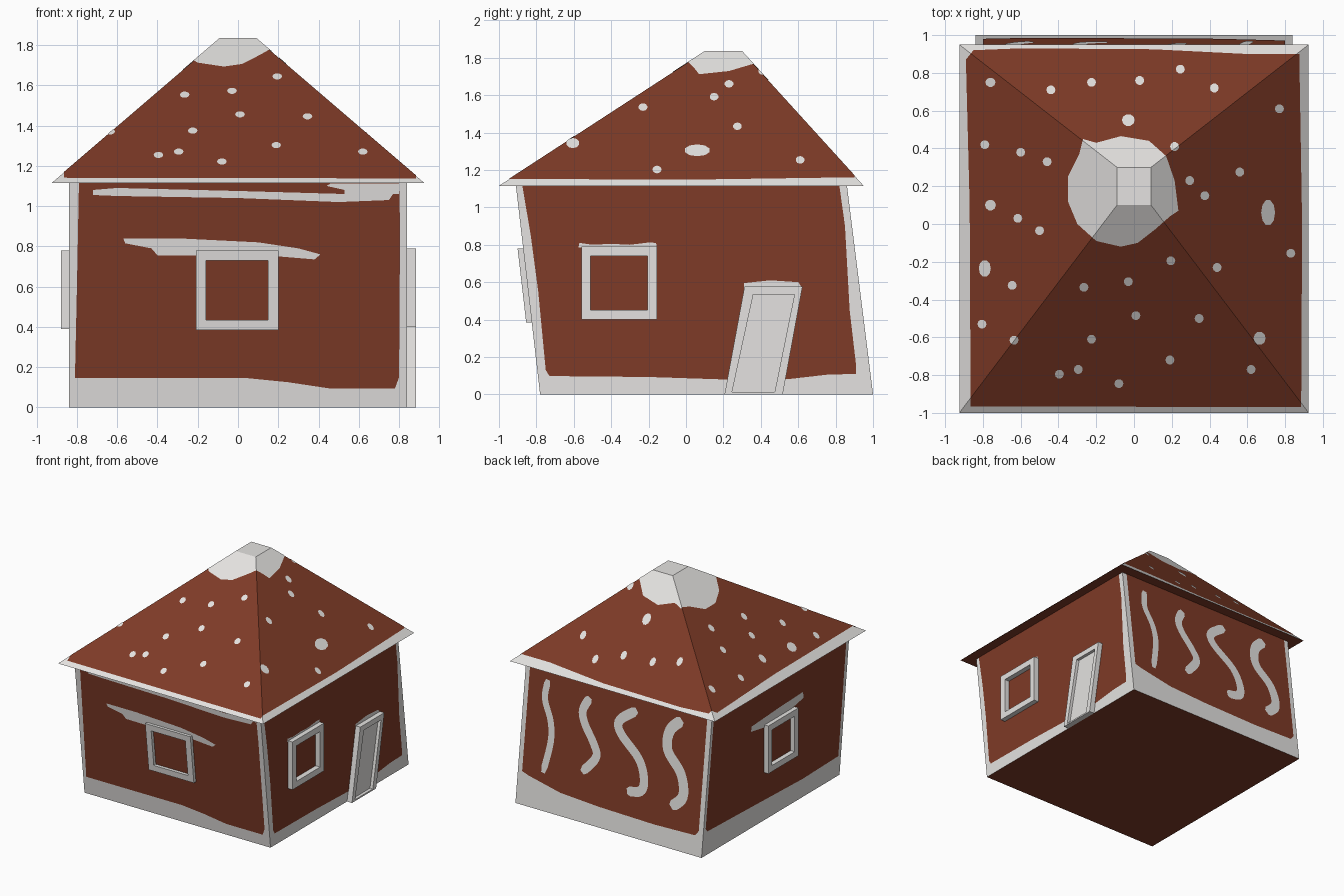
import bpy, bmesh, math
from mathutils import Vector

if "Cube" in bpy.data.objects:
    bpy.data.objects.remove(bpy.data.objects["Cube"])


def material(name, rgb):
    m = bpy.data.materials.new(name)
    m.diffuse_color = (*rgb, 1)
    m.use_nodes = True
    m.node_tree.nodes["Principled BSDF"].inputs["Base Color"].default_value = m.diffuse_color
    return m


BROWN = material("gingerbread brown", (0.21, 0.043, 0.02))
ICING = material("icing white", (0.78, 0.765, 0.75))
Z0, ZT = 1.115, 1.83

# Wall surfaces: (point on wall from across, height, offset) and outward direction
WALLS = {
    "front": (lambda a, z, o: (a, -0.78 - 0.116 * z - o, z), Vector((0, -1, 0))),
    "back": (lambda a, z, o: (a, 1.0 - 0.125 * z + o, z), Vector((0, 1, 0))),
    "right": (lambda a, z, o: (0.84 + o, a, z), Vector((1, 0, 0))),
    "left": (lambda a, z, o: (-0.84 - o, a, z), Vector((-1, 0, 0))),
}


def finish(name, bm, *mats):
    me = bpy.data.meshes.new(name)
    bm.to_mesh(me)
    bm.free()
    for m in mats:
        me.materials.append(m)
    ob = bpy.data.objects.new(name, me)
    bpy.context.collection.objects.link(ob)
    return ob


def wall_paint(name, wall, polys, off, mat):
    place, out = WALLS[wall]
    bm = bmesh.new()
    for poly in polys:
        f = bm.faces.new([bm.verts.new(place(a, z, off)) for a, z in poly])
        f.normal_update()
        if f.normal.dot(out) < 0:
            f.normal_flip()
    finish(name, bm, mat)


def slab(name, wall, outer, depth, inner=None):
    """Raised plate on a wall, or a frame when an inner outline is given."""
    place, _ = WALLS[wall]
    bm = bmesh.new()
    loops = [[bm.verts.new(place(a, z, o)) for a, z in p]
             for p in (outer, inner) if p for o in (0, depth)]
    n = len(outer)
    if inner:
        ob, of, ib, inf = loops
        pairs = ((ob, of), (of, inf), (inf, ib), (ib, ob))
    else:
        pairs = (loops,)
        bm.faces.new(loops[0])
        bm.faces.new(loops[1])
    for p, q in pairs:
        for i in range(n):
            j = (i + 1) % n
            bm.faces.new((p[i], p[j], q[j], q[i]))
    bmesh.ops.recalc_face_normals(bm, faces=bm.faces)
    finish(name, bm, ICING)


def rect(a0, a1, z0, z1):
    return [(a0, z0), (a1, z0), (a1, z1), (a0, z1)]


def roof_z(x, y):
    t = min((0.925 - abs(x)) / 0.835, (y + 1) / 1.1, (0.95 - y) / 0.65, 1)
    return Z0 + (ZT - Z0) * t


def roof_paint(name, polys, off, mat):
    """Outlines seen from above, creased along the hips and laid on the roof."""
    bm = bmesh.new()
    for poly in polys:
        f = bm.faces.new([bm.verts.new((x, y, 0)) for x, y in poly])
        f.normal_update()
        if f.normal.z < 0:
            f.normal_flip()
    lines = [((s * 0.09, ty), (s * 0.835, dy)) for s in (-1, 1)
             for ty, dy in ((0.1, -1.1), (0.3, 0.65), (0.1, None or 1e6))]
    lines += [((0, 0.1), (1, 0)), ((0, 0.3), (1, 0))]
    for (px, py), (dx, dy) in lines:
        bmesh.ops.bisect_plane(bm, geom=bm.verts[:] + bm.edges[:] + bm.faces[:], dist=1e-5,
                               plane_co=(px, py, 0), plane_no=Vector((-dy, dx, 0)).normalized())
    for v in bm.verts:
        v.co.z = roof_z(v.co.x, v.co.y) + off
    finish(name, bm, mat)


def stroke(pts, w):
    """Smooth ribbon outline through the points, narrowing at its ends."""
    p = [Vector(q) for q in pts]
    p = [2 * p[0] - p[1]] + p + [2 * p[-1] - p[-2]]
    path = []
    for i in range(1, len(p) - 2):
        for k in range(5):
            t = k / 5
            path.append(0.5 * (2 * p[i] + (p[i + 1] - p[i - 1]) * t
                               + (2 * p[i - 1] - 5 * p[i] + 4 * p[i + 1] - p[i + 2]) * t * t
                               + (3 * p[i] - p[i - 1] - 3 * p[i + 1] + p[i + 2]) * t ** 3))
    path.append(p[-2])
    a, b = [], []
    for i, c in enumerate(path):
        d = (path[min(i + 1, len(path) - 1)] - path[max(i - 1, 0)]).normalized()
        r = w / 2 * (0.6 if i in (0, len(path) - 1) else 1)
        nrm = Vector((-d.y, d.x)) * r
        a.append(c + nrm)
        b.append(c - nrm)
    # quads keep the ribbon clean in tight bends
    return [(a[i], a[i + 1], b[i + 1], b[i]) for i in range(len(path) - 1)]


# Leaning walls, open at the top, brown underneath
bm = bmesh.new()
bmesh.ops.create_cube(bm, size=1)
for v in bm.verts:
    z = Z0 if v.co.z > 0 else 0
    v.co = WALLS["back" if v.co.y > 0 else "front"][0](math.copysign(0.84, v.co.x), z, 0)
bm.normal_update()
bmesh.ops.delete(bm, geom=[f for f in bm.faces if f.normal.z > 0.9], context='FACES')
for f in bm.faces:
    f.material_index = int(f.normal.z < -0.9)
finish("walls", bm, ICING, BROWN)

# Roof with flat top, brown soffit
bm = bmesh.new()
bmesh.ops.create_cube(bm, size=1)
for v in bm.verts:
    up, s, back = v.co.z > 0, math.copysign(1, v.co.x), v.co.y > 0
    v.co = (s * 0.09, 0.3 if back else 0.1, ZT) if up else (s * 0.925, 0.95 if back else -1, Z0)
bm.normal_update()
for f in bm.faces:
    f.material_index = int(f.normal.z < -0.9)
finish("roof", bm, ICING, BROWN)

# Brown roof covering inside the icing border
roof_paint("roof_covering", [[(-0.865, -0.965), (0.885, -0.97), (0.89, 0), (0.875, 0.9), (0.6, 0.9),
                              (0.1, 0.925), (-0.6, 0.93), (-0.85, 0.92), (-0.89, 0.87),
                              (-0.87, 0.1)]], 0.003, BROWN)

# Icing cap and spots on the roof
roof_paint("roof_icing_cap", [[(-0.27, 0.45), (-0.2, 0.43), (-0.07, 0.465), (0.08, 0.44), (0.17, 0.36),
                               (0.215, 0.23), (0.235, 0.07), (0.19, 0.04), (0.11, -0.03), (0.02, -0.1),
                               (-0.07, -0.12), (-0.2, -0.09), (-0.3, 0), (-0.35, 0.12),
                               (-0.35, 0.25), (-0.29, 0.37)]], 0.006, ICING)
small = [(-.79, .42), (-.6, .38), (-.46, .33), (-.615, .03), (-.5, -.035), (-.645, -.325), (-.805, -.53),
         (-.635, -.615), (-.44, .71), (-.225, .75), (.03, .76), (.245, .82), (.425, .72), (.77, .61),
         (.56, .275), (.295, .23), (.375, .15), (.83, -.155), (.215, .41), (.195, -.195), (.44, -.23),
         (-.265, -.335), (-.03, -.305), (.01, -.485), (.345, -.5), (-.225, -.61), (.19, -.72),
         (-.395, -.795), (-.295, -.77), (-.08, -.845), (.62, -.77)]
spots = [(x, y, 0.024, 0.024) for x, y in small]
spots += [(-.76, .75, .027, .025), (-.76, .1, .029, .029), (-.79, -.235, .032, .045),
          (-.03, .55, .034, .032), (.71, .06, .037, .07), (.665, -.605, .032, .036)]
roof_paint("roof_icing_spots", [[(x + rx * math.cos(k * math.pi / 5), y + ry * math.sin(k * math.pi / 5))
                                 for k in range(10)] for x, y, rx, ry in spots], 0.006, ICING)

# Brown wall panels inside the icing borders
panels = {
    "front": [(-.79, 1.115), (-.8, .6), (-.81, .145), (.05, .145), (.25, .125), (.45, .095),
              (.78, .095), (.8, .15), (.805, .9), (.8, 1.115)],
    "right": [(-.875, 1.115), (-.83, .85), (-.79, .55), (-.75, .13), (-.73, .098), (-.2, .093),
              (.2, .08), (.55, .082), (.75, .105), (.91, .11), (.91, .15), (.875, .45),
              (.85, .9), (.82, 1.115)],
    "back": [(.8, 1.115), (.8, .26), (.74, .24), (.45, .18), (.1, .16), (-.4, .15), (-.77, .16),
             (-.8, .2), (-.8, 1.115)],
    "left": [(-.87, 1.115), (-.76, .16), (-.3, .15), (.3, .17), (.93, .19), (.95, .22), (.84, 1.115)],
}
for wall, poly in panels.items():
    wall_paint(wall + "_wall_panel", wall, [poly], 0.003, BROWN)

# Icing streaks on the front and left walls
wall_paint("front_icing_streaks", "front", [
    [(-.57, .84), (-.3, .84), (.1, .82), (.3, .79), (.41, .76), (.38, .735), (.2, .75),
     (-.4, .755), (-.43, .79), (-.56, .815)],
    [(-.72, 1.08), (-.6, 1.09), (0, 1.075), (.53, 1.06), (.53, 1.08), (.44, 1.1), (.46, 1.112),
     (.8, 1.112), (.8, 1.06), (.77, 1.06), (.75, 1.03), (.5, 1.02), (0, 1.04), (-.6, 1.05),
     (-.72, 1.055)]], 0.006, ICING)
wall_paint("left_icing_streak", "left", [
    [(.37, .79), (.36, .83), (0, .85), (-.3, .86), (-.31, .81), (-.1, .77), (.2, .76)]], 0.006, ICING)

# Icing squiggles on the back wall
squiggles = [
    (0.055, [(.63, 1.015), (.645, .866), (.58, .707), (.565, .55), (.613, .295)]),
    (0.07, [(.249, .973), (.302, .862), (.276, .764), (.182, .628), (.155, .53), (.269, .387)]),
    (0.075, [(-.175, .982), (-.03, .868), (-.049, .77), (-.225, .616), (-.284, .47), (-.26, .375),
             (-.141, .344)]),
    (0.085, [(-.579, 1.01), (-.48, .902), (-.475, .748), (-.606, .598), (-.639, .43), (-.541, .322)]),
]
wall_paint("back_icing_squiggles", "back",
           [q for w, pts in squiggles for q in stroke(pts, w)], 0.006, ICING)

# Window frames
for wall, a0, a1, z0, z1, depth in (("front", -.208, .2, .385, .78, .03),
                                    ("right", -.56, -.155, .4, .79, .045),
                                    ("left", -.195, .195, .39, .78, .04)):
    slab(wall + "_window_frame", wall, rect(a0, a1, z0, z1), depth,
         rect(a0 + .05, a1 - .05, z0 + .05, z1 - .05))

# Crooked door: frame and recessed leaf
inner = [(.246, .012), (.474, .012), (.58, .535), (.36, .535)]
slab("door_frame", "right", [(.206, 0), (.517, 0), (.623, .578), (.313, .578)], 0.045, inner)
slab("door_leaf", "right", inner, 0.02)

# Icing above the right window and door
wall_paint("right_icing_ledges", "right", [
    [(-.575, .785), (-.57, .81), (-.5, .8), (-.4, .805), (-.3, .8), (-.2, .812), (-.16, .81), (-.155, .785)],
    [(.31, .57), (.31, .595), (.45, .61), (.6, .6), (.62, .57)]], 0.006, ICING)
